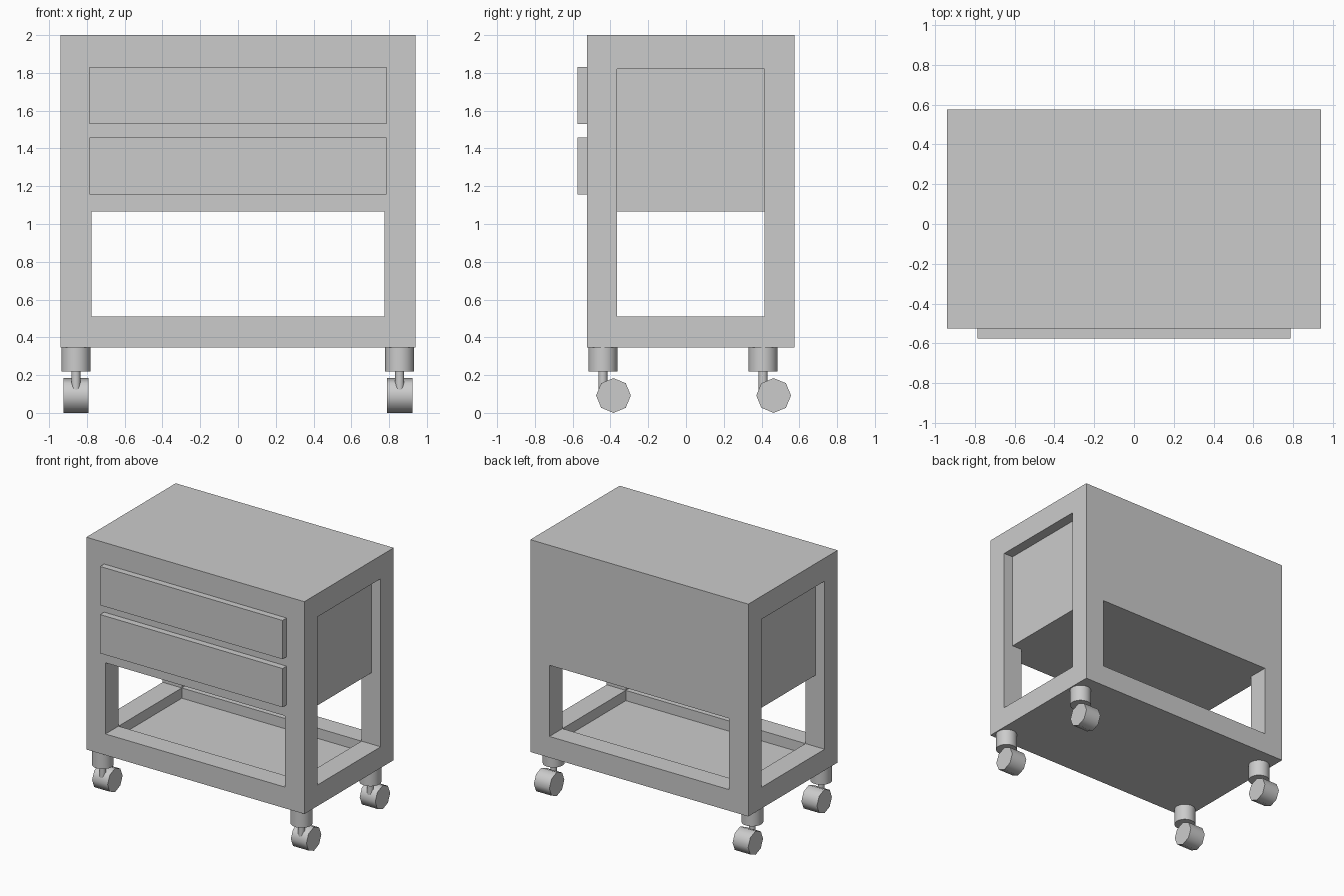
import bpy
import math

if "Cube" in bpy.data.objects:
    bpy.data.objects.remove(bpy.data.objects["Cube"])


def box(name, x, y, z):
    """Axis-aligned box from three (min, max) ranges."""
    bpy.ops.mesh.primitive_cube_add(size=1, location=[(a + b) / 2 for a, b in (x, y, z)])
    ob = bpy.context.object
    ob.name = name
    ob.scale = [b - a for a, b in (x, y, z)]
    bpy.ops.object.transform_apply(location=False, rotation=False, scale=True)
    return ob


def cylinder(name, sides, radius, depth, location, rotation=(0, 0, 0)):
    bpy.ops.mesh.primitive_cylinder_add(vertices=sides, radius=radius, depth=depth,
                                        location=location, rotation=rotation)
    ob = bpy.context.object
    ob.name = name
    bpy.ops.object.shade_smooth_by_angle(angle=math.radians(50))
    return ob


def cut(target, cutter):
    """Subtract the cutter, apply, and remove it."""
    mod = target.modifiers.new("cut", 'BOOLEAN')
    mod.operation = 'DIFFERENCE'
    mod.solver = 'EXACT'
    mod.object = cutter
    cutter.hide_render = True
    bpy.context.view_layer.objects.active = target
    bpy.ops.object.modifier_apply(modifier=mod.name)
    bpy.data.objects.remove(cutter)


W = 0.94                  # half width of the body
PX = 0.775                # inner face of the posts
RX = 0.86                 # recessed side panels
INNER_Y = (-0.365, 0.415)
SHELF, RIM, CASE, TOP = 0.43, 0.51, 1.065, 1.82

# Cabinet body: drawer case, corner posts and lower tray in one piece
body = box("cabinet_body", (-W, W), (-0.525, 0.575), (0.345, 2.0))
cut(body, box("front_opening", (-PX, PX), (-1, 1), (RIM, CASE)))
cut(body, box("side_opening", (-1.2, 1.2), INNER_Y, (RIM, CASE)))
cut(body, box("tray_recess", (-PX, PX), INNER_Y, (SHELF, 0.8)))
for s in (-1, 1):
    cut(body, box("panel_recess", sorted((s * RX, s * 1.2)), INNER_Y, (0.8, TOP)))

# Drawer fronts
for name, z in (("upper_drawer_front", (1.53, 1.832)), ("lower_drawer_front", (1.155, 1.457))):
    box(name, (-0.787, 0.787), (-0.575, -0.525), z)

# Casters: collar, stem and eight-sided wheel trailing behind the stem
for row, y in (("front", -0.44), ("back", 0.408)):
    for side, x in (("left", -0.858), ("right", 0.856)):
        tag = f"{row}_{side}_caster"
        cylinder(tag + "_collar", 32, 0.077, 0.127, (x, y, 0.2815))
        cylinder(tag + "_stem", 16, 0.024, 0.13, (x, y, 0.165))
        cylinder(tag + "_wheel", 8, 0.092, 0.134, (x, y + 0.056, 0.092),
                 (0, math.radians(90), 0))
